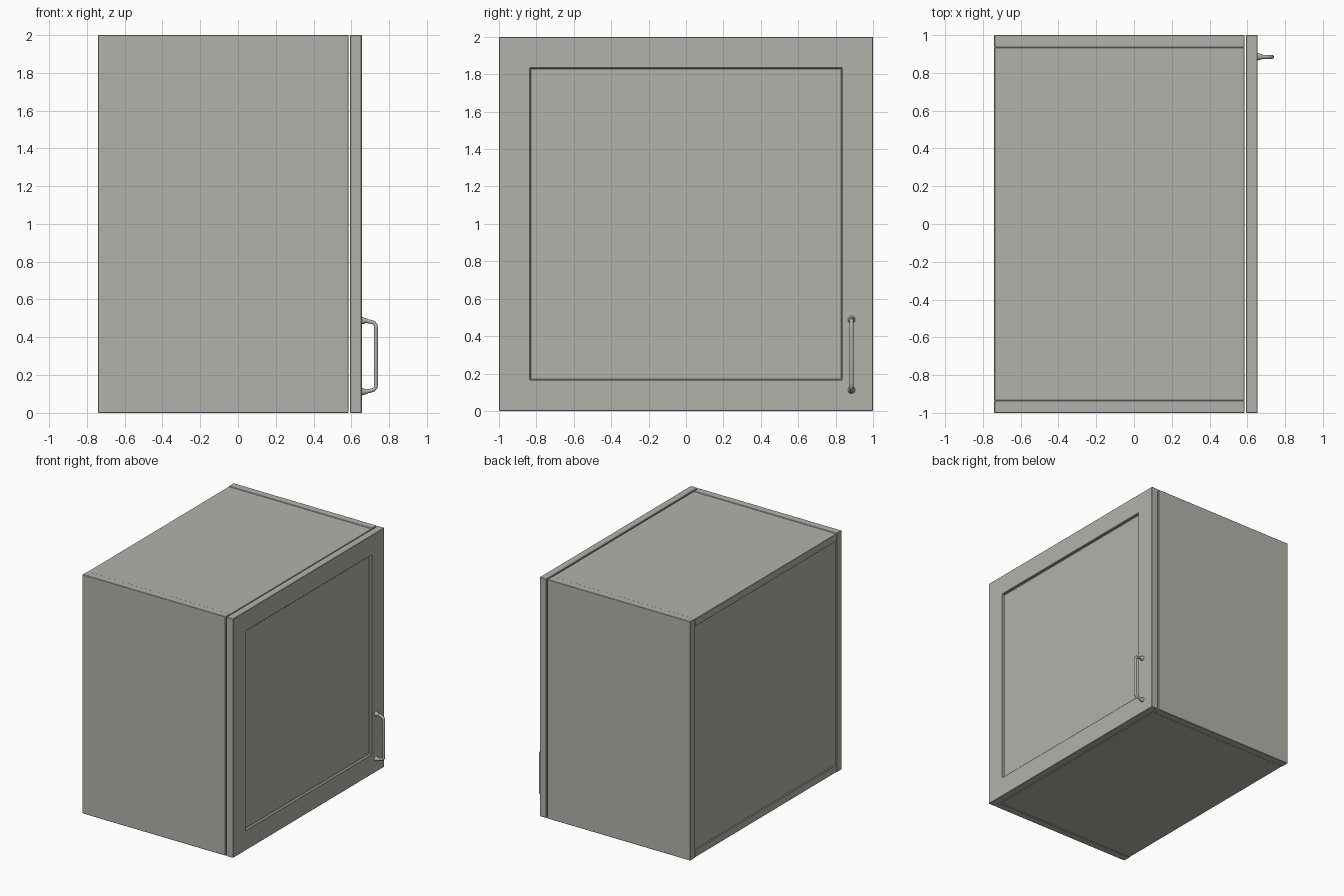
import bpy, bmesh
from mathutils import Vector

cube = bpy.data.objects.get("Cube")
if cube:
    bpy.data.objects.remove(cube, do_unlink=True)


def material(name, rgb):
    mat = bpy.data.materials.new(name)
    mat.use_nodes = True
    color = (*rgb, 1)
    mat.diffuse_color = color
    mat.node_tree.nodes["Principled BSDF"].inputs["Base Color"].default_value = color
    return mat


paint = material("warm grey paint", (0.45, 0.45, 0.41))


def add_object(name, bm):
    mesh = bpy.data.meshes.new(name)
    bm.to_mesh(mesh)
    bm.free()
    mesh.materials.append(paint)
    obj = bpy.data.objects.new(name, mesh)
    bpy.context.collection.objects.link(obj)
    return obj


def box_mesh(low, high):
    low, high = Vector(low), Vector(high)
    bm = bmesh.new()
    bmesh.ops.create_cube(bm, size=1)
    bmesh.ops.scale(bm, vec=high - low, verts=bm.verts)
    bmesh.ops.translate(bm, vec=(low + high) / 2, verts=bm.verts)
    return bm


def board(name, low, high, bevel=0.003):
    obj = add_object(name, box_mesh(low, high))
    mod = obj.modifiers.new("soft edges", "BEVEL")
    mod.width = bevel
    mod.segments = 1
    return obj


# Carcass boards
BACK, FRONT, T = -0.74, 0.585, 0.065
board("front_side_panel", (BACK, -1, 0), (FRONT, -1 + T, 2))
board("rear_side_panel", (BACK, 1 - T, 0), (FRONT, 1, 2))
board("bottom_panel", (BACK, -1 + T, 0.003), (FRONT, 1 - T, T))
board("top_panel", (BACK, -1 + T, 2 - T), (FRONT, 1 - T, 1.997))
board("back_panel", (BACK + 0.008, -1 + T, T), (BACK + 0.03, 1 - T, 2 - T))

# Door with a recessed centre panel
bm = box_mesh((0.593, -1, 0), (0.655, 1, 2))
face = max(bm.faces, key=lambda f: f.calc_center_median().x)
bmesh.ops.inset_region(bm, faces=[face], thickness=0.235)
bmesh.ops.inset_region(bm, faces=[face], thickness=0.004, depth=-0.02)
door = add_object("door", bm)
mod = door.modifiers.new("soft edges", "BEVEL")
mod.width = 0.003

# Bow handle bent from a round rod
Y, LOW, HIGH = 0.885, 0.112, 0.488
curve = bpy.data.curves.new("handle", "CURVE")
curve.dimensions = "3D"
curve.bevel_depth = 0.011
curve.bevel_resolution = 3
curve.use_fill_caps = True
spline = curve.splines.new("POLY")
half = [(0.65, 0), (0.695, 0.004), (0.717, 0.01), (0.728, 0.022), (0.73, 0.04)]
path = [(x, LOW + d) for x, d in half] + [(x, HIGH - d) for x, d in reversed(half)]
spline.points.add(len(path) - 1)
for point, (x, z) in zip(spline.points, path):
    point.co = (x, Y, z, 1)
curve.materials.append(paint)
handle = bpy.data.objects.new("handle", curve)
bpy.context.collection.objects.link(handle)
for s in curve.splines:
    s.use_smooth = True

# Flared feet of the handle
for name, z in (("lower_handle_foot", LOW), ("upper_handle_foot", HIGH)):
    bpy.ops.mesh.primitive_cone_add(vertices=16, radius1=0.02, radius2=0.011, depth=0.03,
                                    location=(0.669, Y, z), rotation=(0, 1.5708, 0))
    foot = bpy.context.object
    foot.name = name
    foot.data.materials.append(paint)
    bpy.ops.object.shade_smooth_by_angle()
